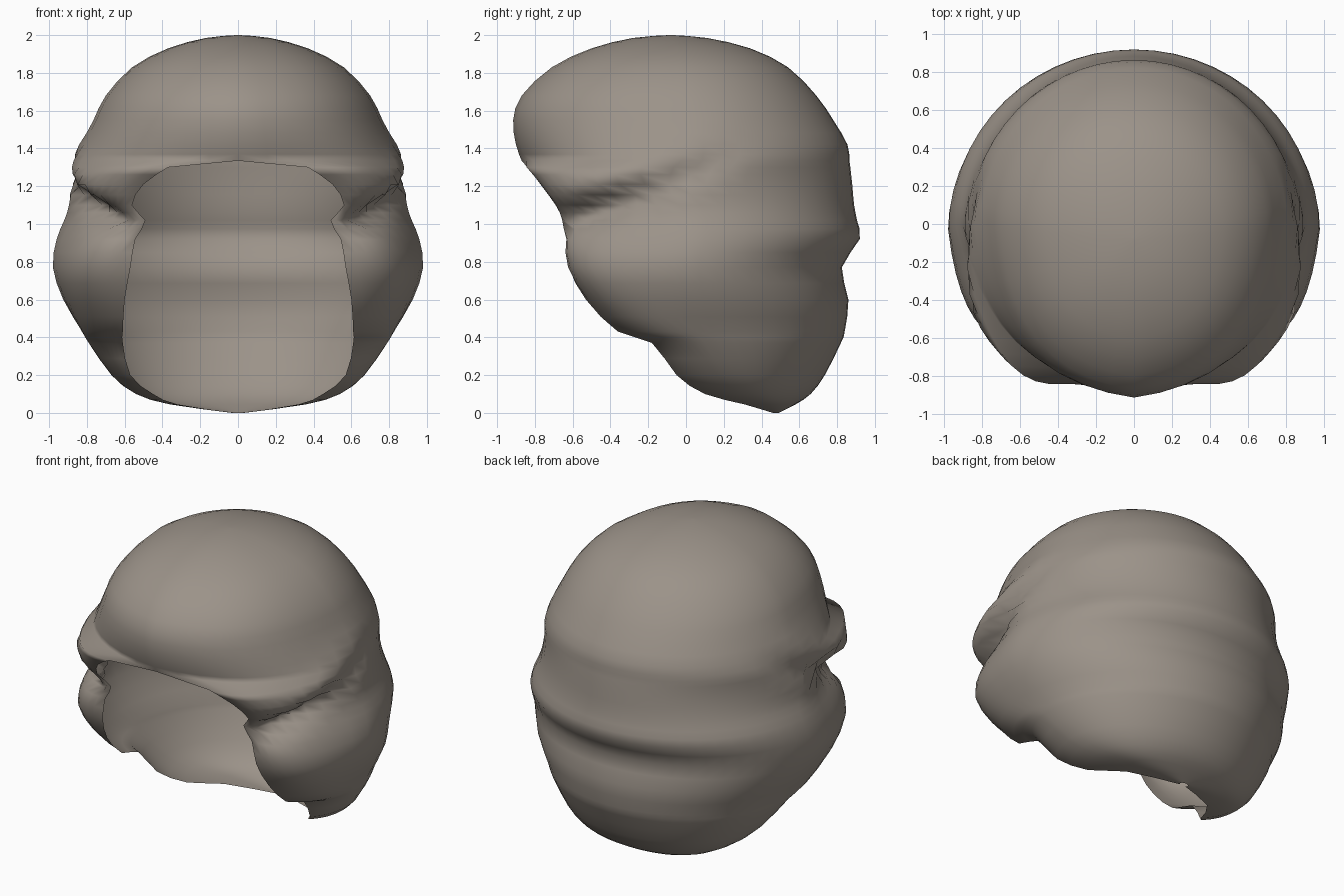
import bpy, bmesh, math
from mathutils import Vector

if "Cube" in bpy.data.objects:
    bpy.data.objects.remove(bpy.data.objects["Cube"])

# Closed crown slices: z, half width, y of widest point, back y, front y
CROWN = [(2.0, .01, -.08, -.07, -.09), (1.985, .17, -.07, .11, -.28),
         (1.93, .37, -.05, .34, -.50), (1.83, .56, -.03, .54, -.71),
         (1.68, .70, -.02, .69, -.87), (1.55, .765, 0, .78, -.915),
         (1.42, .83, 0, .855, -.90), (1.335, .87, -.03, .865, -.87)]
# Open slices: z, half width, y of widest, back y, cheek x, cheek y, rim x, rim y
SIDES = [(1.30, .885, -.08, .87, .70, -.68, .37, -.84),
         (1.21, .90, -.12, .88, .75, -.62, .50, -.77),
         (1.10, .895, -.03, .89, .73, -.54, .55, -.69),
         (1.02, .92, 0, .905, .73, -.53, .55, -.645),
         (.92, .96, 0, .92, .79, -.52, .55, -.63),
         (.77, .98, -.03, .825, .84, -.50, .57, -.62),
         (.60, .925, 0, .86, .83, -.38, .60, -.53),
         (.43, .825, .05, .84, .78, -.20, .61, -.36),
         (.37, .79, .10, .82, .74, -.08, .61, -.18),
         (.20, .67, .20, .735, .64, .05, .57, -.05),
         (.10, .54, .30, .66, .52, .19, .45, .10),
         (.045, .36, .42, .58, .35, .36, .32, .31),
         (.0, .03, .47, .49, .025, .465, .02, .46)]


def full_row(r):
    z, w, ym, yb, yf = r
    return (z, w, ym, yb, .72 * w, ym + .70 * (yf - ym), 0, yf)


def half_slice(r, n_front=10, n_back=14):
    """Half outline from the front rim, round the side, to the back."""
    z, w, ym, yb, cx, cy, rx, ry = r
    pts = []
    # quadratic curves: rim -> cheek -> widest point, with a shared tangent
    rim, cheek, side = Vector((rx, ry)), Vector((cx, cy)), Vector((w, ym))
    ctrl = 2 * cheek - (rim + side) / 2
    for i in range(n_front):
        t = i / n_front
        p = (1 - t) ** 2 * rim + 2 * t * (1 - t) * ctrl + t * t * side
        pts.append([p.x, p.y, z])
    for i in range(n_back + 1):
        a = math.pi / 2 * i / n_back
        pts.append([w * math.cos(a) if i < n_back else 0, ym + (yb - ym) * math.sin(a), z])
    # slanting groove between the upper and lower locks
    for p in pts:
        line = 1.05 + .40 * (p[1] + .55)
        fade = max(0, min(1, (.35 - p[1]) / .8)) * min(1, p[0] / .6)
        d = (p[2] - line) / .065
        s = 1 - .12 * fade * math.exp(-d * d) + .035 * fade * math.exp(-(d - 2) ** 2)
        p[0] *= s
        if p[0] > rx + .03:
            p[1] += .06 * fade * math.exp(-d * d)
    return pts


def subdivide(rows, n=2):
    out = []
    for i in range(len(rows) - 1):
        a, b = rows[i], rows[i + 1]
        p, q = rows[max(i - 1, 0)], rows[min(i + 2, len(rows) - 1)]
        for k in range(n):
            t = k / n
            out.append([.5 * (2 * y + (z - x) * t + (2 * x - 5 * y + 4 * z - w) * t * t
                              + (3 * y - x - 3 * z + w) * t ** 3)
                        for x, y, z, w in zip(p, a, b, q)])
    return out + [rows[-1]]


# Hair shell, lofted half and mirrored
crown = subdivide([full_row(r) for r in CROWN])
sides = subdivide(SIDES)
bm = bmesh.new()
grid = [[bm.verts.new(p) for p in half_slice(r)] for r in crown + sides]
for a, b in zip(grid, grid[1:]):
    for i in range(len(a) - 1):
        bm.faces.new((a[i], b[i], b[i + 1], a[i + 1]))
bm.faces.new(grid[0])
bm.normal_update()
mesh = bpy.data.meshes.new("hair_shell")
bm.to_mesh(mesh)
bm.free()
hair = bpy.data.objects.new("hair_shell", mesh)
bpy.context.collection.objects.link(hair)
mirror = hair.modifiers.new("mirror", 'MIRROR')
mirror.merge_threshold = .002
for f in mesh.polygons:
    f.use_smooth = True

mat = bpy.data.materials.new("warm grey")
mat.diffuse_color = (.33, .29, .25, 1)
mat.use_nodes = True
mat.node_tree.nodes["Principled BSDF"].inputs["Base Color"].default_value = mat.diffuse_color
mesh.materials.append(mat)
